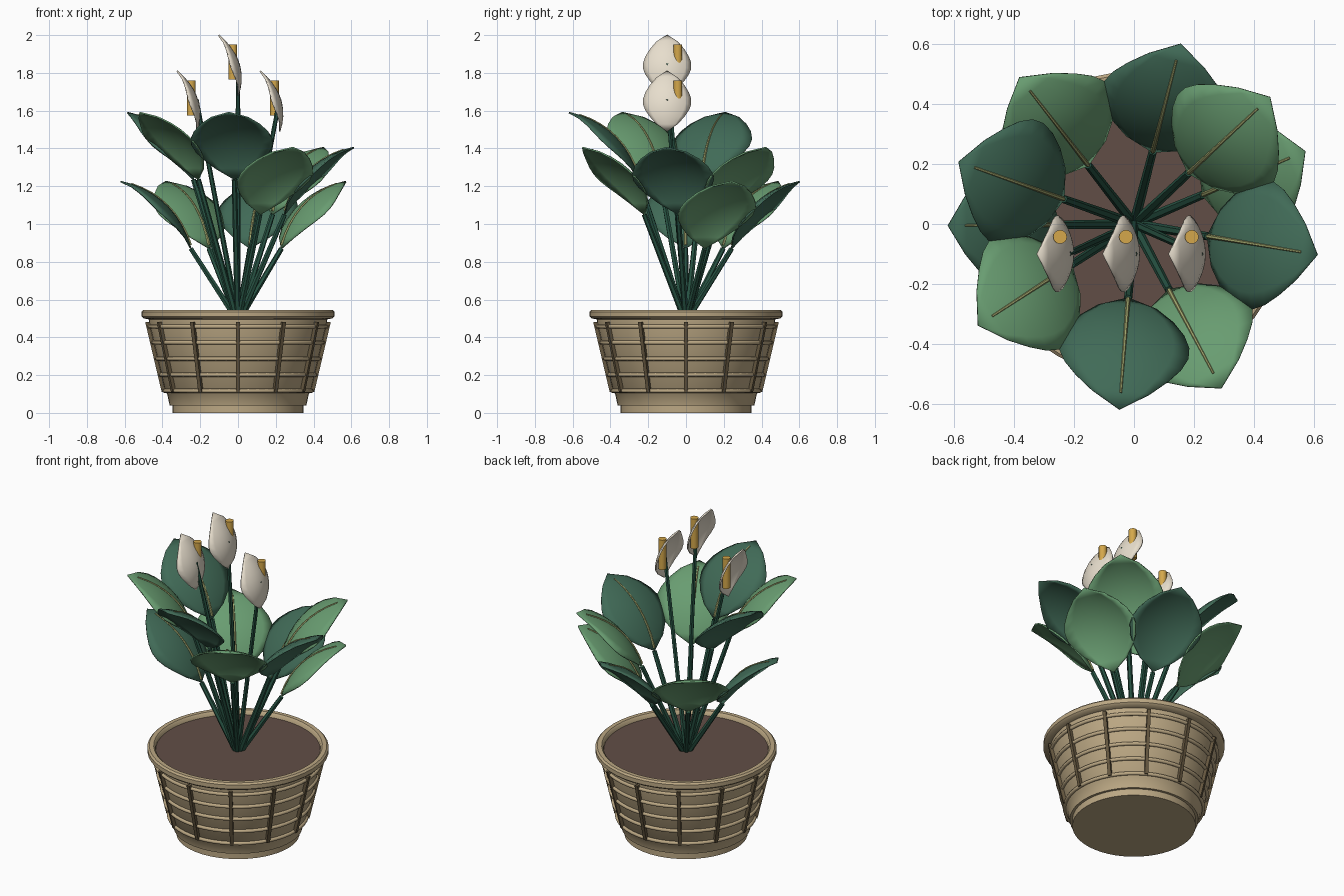
import bpy, bmesh
from math import sin, cos, pi, radians
from mathutils import Vector, Matrix

old = bpy.data.objects.get("Cube")
if old:
    bpy.data.objects.remove(old)


def material(name, r, g, b):
    m = bpy.data.materials.new(name)
    m.use_nodes = True
    m.diffuse_color = (r, g, b, 1)
    m.node_tree.nodes["Principled BSDF"].inputs["Base Color"].default_value = (r, g, b, 1)
    return m


TAN = material("tan wicker", 0.50, 0.39, 0.23)
SLAT = material("dark wicker", 0.13, 0.095, 0.05)
SOIL = material("soil brown", 0.12, 0.076, 0.061)
STEM = material("stem green", 0.02, 0.085, 0.055)
DARK = material("dark leaf green", 0.052, 0.145, 0.095)
LIGHT = material("light leaf green", 0.14, 0.335, 0.165)
RIB = material("pale rib", 0.38, 0.40, 0.16)
CREAM = material("cream petal", 0.80, 0.73, 0.61)
GOLD = material("golden spike", 0.66, 0.39, 0.07)


def finish(obj, mat, angle=40):
    obj.data.materials.append(mat)
    bpy.ops.object.select_all(action='DESELECT')
    obj.select_set(True)
    bpy.context.view_layer.objects.active = obj
    bpy.ops.object.shade_smooth_by_angle(angle=radians(angle))
    return obj


def from_bmesh(name, bm, mat):
    bmesh.ops.recalc_face_normals(bm, faces=bm.faces)
    me = bpy.data.meshes.new(name)
    bm.to_mesh(me)
    bm.free()
    obj = bpy.data.objects.new(name, me)
    bpy.context.collection.objects.link(obj)
    return finish(obj, mat)


def lathe(name, profile, mat, segments=48):
    bm = bmesh.new()
    verts = [bm.verts.new((r, 0, z)) for r, z in profile]
    edges = [bm.edges.new(pair) for pair in zip(verts, verts[1:])]
    bmesh.ops.spin(bm, geom=verts + edges, cent=(0, 0, 0), axis=(0, 0, 1),
                   angle=2 * pi, steps=segments)
    bmesh.ops.remove_doubles(bm, verts=bm.verts, dist=0.0005)
    return from_bmesh(name, bm, mat)


def tube(name, points, radius, mat, end_scale=1.0):
    cu = bpy.data.curves.new(name, 'CURVE')
    cu.dimensions = '3D'
    cu.bevel_depth = radius
    cu.bevel_resolution = 1
    cu.use_fill_caps = True
    sp = cu.splines.new('POLY')
    sp.points.add(len(points) - 1)
    for i, p in enumerate(points):
        sp.points[i].co = (*p, 1)
        sp.points[i].radius = 1 + (end_scale - 1) * i / (len(points) - 1)
    obj = bpy.data.objects.new(name, cu)
    bpy.context.collection.objects.link(obj)
    bpy.ops.object.select_all(action='DESELECT')
    obj.select_set(True)
    bpy.context.view_layer.objects.active = obj
    bpy.ops.object.convert(target='MESH')
    return finish(bpy.context.view_layer.objects.active, mat)


def bezier(ctrl, t):
    """Point and unit outer normal of a quadratic arc in the (out, up) plane."""
    a, b, c = (Vector(p) for p in ctrl)
    p = a * (1 - t) ** 2 + b * 2 * t * (1 - t) + c * t * t
    d = ((b - a) * (1 - t) + (c - b) * t).normalized()
    return p, Vector((d.y, -d.x))


def blade(name, ctrl, half_width, cup, place, mat, rows=9, cols=8):
    """Pointed oval sheet bent along an arc, with its sides pushed outwards."""
    bm = bmesh.new()
    grid = []
    for i in range(rows + 1):
        t = i / rows
        p, n = bezier(ctrl, t)
        shape = max(sin(pi * t), 0) ** 0.75
        line = []
        for j in range(cols + 1):
            s = (2 * j / cols - 1) * shape
            q = p + n * cup * s * s
            line.append(bm.verts.new(place @ Vector((q.x, s * half_width, q.y))))
        grid.append(line)
    for lo, hi in zip(grid, grid[1:]):
        for j in range(cols):
            bm.faces.new((lo[j], lo[j + 1], hi[j + 1], hi[j]))
    bmesh.ops.remove_doubles(bm, verts=bm.verts, dist=0.0005)
    obj = from_bmesh(name, bm, mat)
    mod = obj.modifiers.new("thickness", 'SOLIDIFY')
    mod.thickness = 0.008
    mod.offset = 0
    return obj


# Pot: foot, flared body, rolled rim
lathe("pot", [(0, 0), (0.347, 0), (0.347, 0.04), (0.362, 0.04), (0.375, 0.1),
              (0.385, 0.11), (0.472, 0.48), (0.472, 0.495), (0.5, 0.5),
              (0.51, 0.51), (0.51, 0.535), (0.5, 0.545), (0.475, 0.545),
              (0.465, 0.535), (0.46, 0.5)], TAN)
lathe("soil", [(0, 0.52), (0.468, 0.52)], SOIL)


def body_radius(z):
    return 0.385 + (z - 0.11) * 0.235


# Woven hoops
for i in range(5):
    z = 0.117 + 0.085 * i
    bpy.ops.mesh.primitive_torus_add(major_segments=48, minor_segments=8,
                                     major_radius=body_radius(z) + 0.003,
                                     minor_radius=0.011, location=(0, 0, z))
    hoop = bpy.context.object
    hoop.name = f"hoop_{i + 1}"
    finish(hoop, TAN, 60)

# Upright slats
bm = bmesh.new()
for i in range(12):
    turn = Matrix.Rotation(i * pi / 6, 4, 'Z')
    made = bmesh.ops.create_cube(bm, size=1)["verts"]
    for v in made:
        z = 0.295 + v.co.z * 0.37
        v.co = turn @ Vector((body_radius(z) + 0.008 + v.co.x * 0.022, v.co.y * 0.02, z))
from_bmesh("slats", bm, SLAT)

# Leaves in a spiral, cycling through three heights
for k in range(10):
    turn = Matrix.Rotation(radians(23 + 137.5 * k), 4, 'Z')
    base = (0.87, 1.235, 1.05)[k % 3]
    ctrl = [(0.25, base), (0.335, base + 0.29), (0.622, base + 0.355)]
    blade(f"leaf_{k + 1}", ctrl, 0.218, 0.05, turn, DARK if k % 2 else LIGHT)
    rib = []
    for i in range(9):
        p, n = bezier(ctrl, 0.03 + 0.87 * i / 8)
        p = p - n * 0.005
        rib.append(turn @ Vector((p.x, 0, p.y)))
    tube(f"leaf_rib_{k + 1}", rib, 0.008, RIB, 0.5)
    tube(f"leaf_stem_{k + 1}", [turn @ Vector((0.01, 0, 0.5)),
                                turn @ Vector((0.25, 0, base))], 0.017, STEM, 0.8)

# Flowers: stem, hooded petal and upright spike
for i, (x, z) in enumerate([(-0.22, 1.49), (0, 1.68), (0.22, 1.49)]):
    place = Matrix.Translation((x, -0.1, z)) @ Matrix.Rotation(pi, 4, 'Z')
    blade(f"flower_petal_{i + 1}", [(0, 0), (-0.06, 0.18), (0.103, 0.32)],
          0.127, 0.045, place, CREAM)
    tube(f"flower_stem_{i + 1}", [(0, 0, 0.5), (x, -0.1, z + 0.17)], 0.015, STEM, 0.75)
    bpy.ops.mesh.primitive_cylinder_add(vertices=16, radius=0.023, depth=0.185,
                                        location=(x - 0.027, -0.043, z + 0.178))
    spike = bpy.context.object
    spike.name = f"flower_spike_{i + 1}"
    finish(spike, GOLD)
